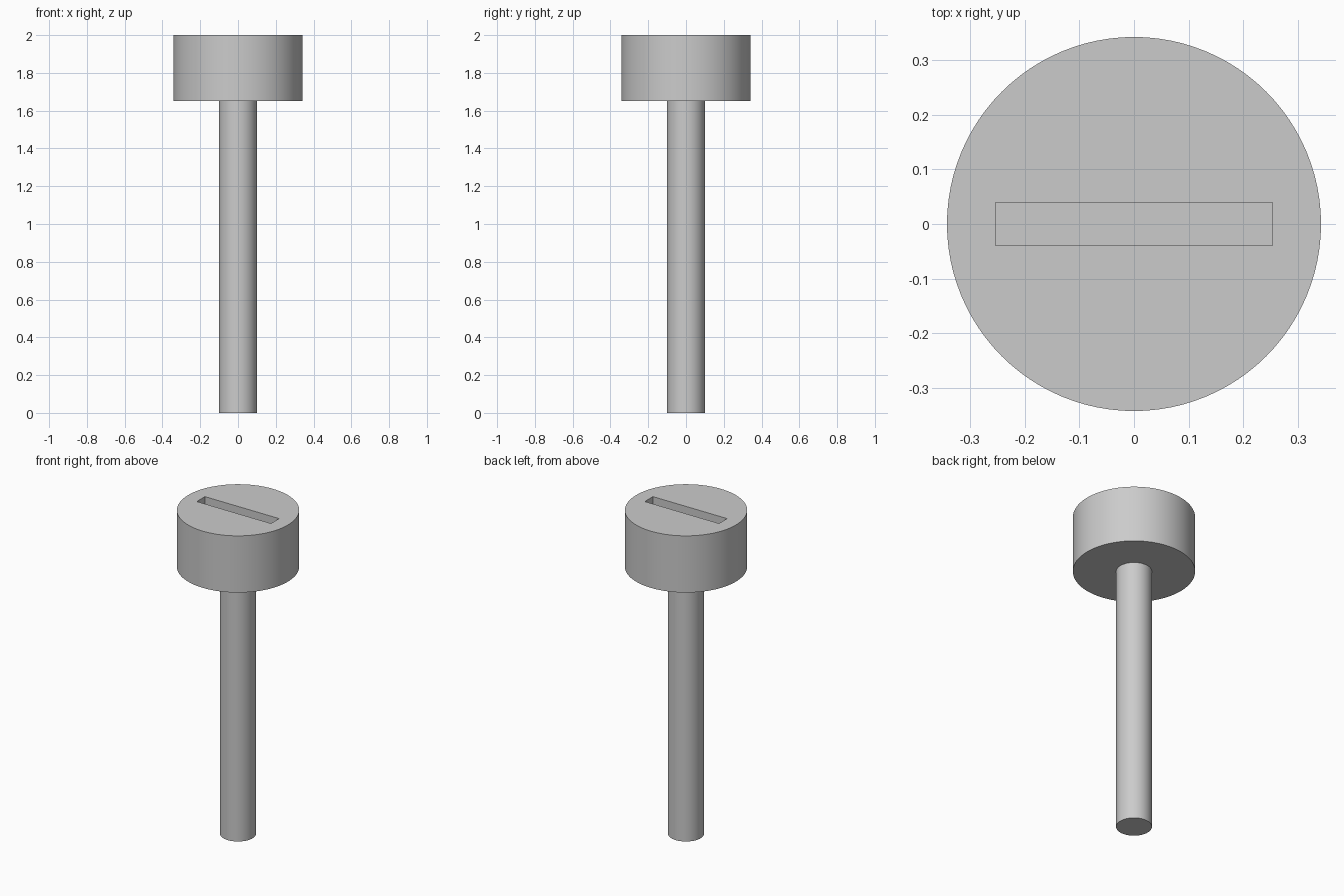
import bpy
import math

if "Cube" in bpy.data.objects:
    bpy.data.objects.remove(bpy.data.objects["Cube"], do_unlink=True)

HEIGHT = 2.0
HEAD_BASE = 1.65
HEAD_RADIUS = 0.342
SHAFT_RADIUS = 0.1
SLOT_SIZE = (0.507, 0.079)
SLOT_DEPTH = 0.12

# Plain grey metal
metal = bpy.data.materials.new("grey_metal")
metal.use_nodes = True
grey = (0.6, 0.6, 0.6, 1.0)
metal.diffuse_color = grey
metal.node_tree.nodes["Principled BSDF"].inputs["Base Color"].default_value = grey


def cylinder(name, radius, bottom, top):
    bpy.ops.mesh.primitive_cylinder_add(
        vertices=96, radius=radius, depth=top - bottom,
        location=(0, 0, (bottom + top) / 2))
    obj = bpy.context.object
    obj.name = name
    obj.data.materials.append(metal)
    return obj


def smooth(obj):
    bpy.ops.object.select_all(action="DESELECT")
    obj.select_set(True)
    bpy.context.view_layer.objects.active = obj
    bpy.ops.object.shade_smooth_by_angle(angle=math.radians(30))


# Shaft
shaft = cylinder("shaft", SHAFT_RADIUS, 0, HEAD_BASE)
smooth(shaft)

# Head with a straight driver slot cut into its top
head = cylinder("head", HEAD_RADIUS, HEAD_BASE, HEIGHT)
bpy.ops.mesh.primitive_cube_add(size=1, location=(0, 0, HEIGHT))
cutter = bpy.context.object
cutter.name = "slot_cutter"
cutter.scale = (*SLOT_SIZE, SLOT_DEPTH * 2)
cutter.hide_render = True
cutter.data.materials.append(metal)
bpy.context.view_layer.update()

slot = head.modifiers.new("slot", "BOOLEAN")
slot.operation = "DIFFERENCE"
slot.solver = "EXACT"
slot.object = cutter
bpy.context.view_layer.objects.active = head
bpy.ops.object.modifier_apply(modifier=slot.name)
bpy.data.objects.remove(cutter, do_unlink=True)
smooth(head)
